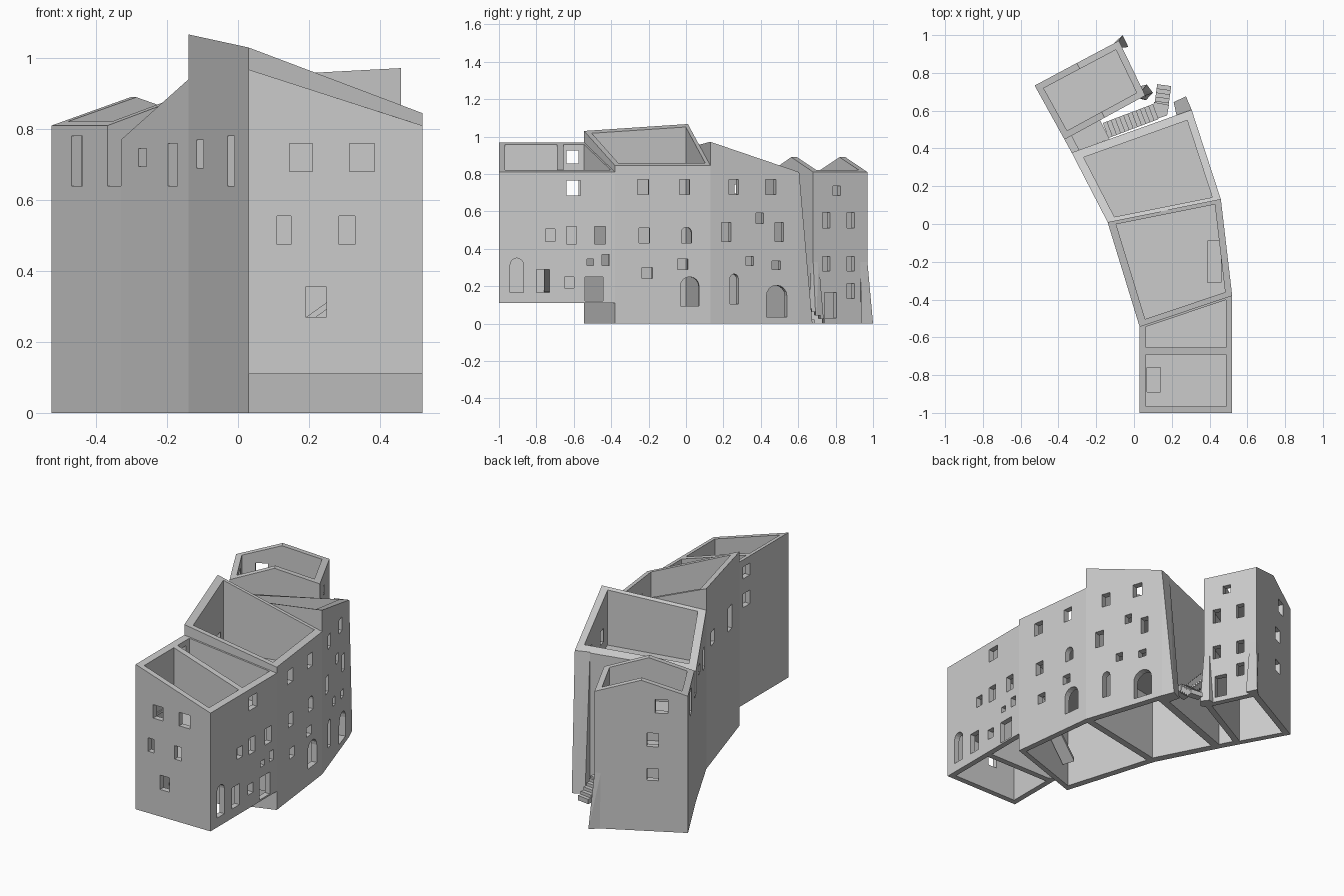
import bpy, bmesh, math
from mathutils import Vector

if "Cube" in bpy.data.objects:
    bpy.data.objects.remove(bpy.data.objects["Cube"])


def make(name, bm):
    bmesh.ops.recalc_face_normals(bm, faces=bm.faces[:])
    me = bpy.data.meshes.new(name)
    bm.to_mesh(me)
    bm.free()
    ob = bpy.data.objects.new(name, me)
    bpy.context.collection.objects.link(ob)
    return ob


def prism(bm, base, offset):
    a = [bm.verts.new(p) for p in base]
    b = [bm.verts.new(Vector(p) + Vector(offset)) for p in base]
    n = len(a)
    bm.faces.new(a[::-1])
    bm.faces.new(b)
    for i in range(n):
        bm.faces.new((a[i], a[(i + 1) % n], b[(i + 1) % n], b[i]))


def solid(name, base, offset):
    bm = bmesh.new()
    prism(bm, base, offset)
    return make(name, bm)


def hull(name, pts):
    bm = bmesh.new()
    for p in pts:
        bm.verts.new(p)
    bmesh.ops.convex_hull(bm, input=bm.verts[:])
    return make(name, bm)


def inset(poly, d):
    # mitred inner outline, one thickness per edge
    out, n = [], len(poly)
    for i in range(n):
        p = Vector(poly[i])
        u = (p - Vector(poly[i - 1])).normalized()
        v = (Vector(poly[(i + 1) % n]) - p).normalized()
        nu, nv = Vector((-u.y, u.x)), Vector((-v.y, v.x))
        det = nu.x * nv.y - nu.y * nv.x
        a, b = d[i - 1], d[i]
        if abs(det) < 0.1:
            out.append(p + nv * b)
        else:
            out.append(p + Vector(((a * nv.y - b * nu.y) / det, (b * nu.x - a * nv.x) / det)))
    return out


def cut(ob, bm):
    cutter = make("cutter", bm)
    cutter.hide_render = True
    m = ob.modifiers.new("openings", 'BOOLEAN')
    m.object, m.operation, m.solver = cutter, 'DIFFERENCE', 'EXACT'
    bpy.context.view_layer.objects.active = ob
    bpy.ops.object.modifier_apply(modifier=m.name)
    bpy.data.objects.remove(cutter)


def opening(bm, p, q, axis, a0, a1, z0, z1, arch=False):
    # window or door through wall p-q, placed by its projected x or y range
    p, q = Vector(p), Vector(q)
    at = lambda a: p + (q - p) * ((a - p[axis]) / (q[axis] - p[axis]))
    l, r = at(a0), at(a1)
    d = (q - p).normalized()
    nrm = Vector((-d.y, d.x, 0)) * 0.14
    if arch:
        rise = min((r - l).length / 2, (z1 - z0) * 0.45)
        prof = [(0, z0), (1, z0)]
        prof += [(0.5 + 0.5 * math.cos(k * math.pi / 8), z1 - rise + rise * math.sin(k * math.pi / 8))
                 for k in range(9)]
    else:
        prof = [(0, z0), (1, z0), (1, z1), (0, z1)]
    pts = [Vector((*(l + (r - l) * t), z)) - nrm / 2 for t, z in prof]
    prism(bm, pts, nrm)


def block(name, poly, tops, thick, base, openings, inner_tops=None):
    inn = inset(poly, thick)
    n = len(poly)
    if inner_tops is None:
        a, b, c = [Vector((*poly[i], tops[i])) for i in (0, 1, 3)]
        k = (b - a).cross(c - a)
        inner_tops = [tops[i] - ((inn[i] - Vector(poly[i])) @ k.xy) / k.z for i in range(n)]
    bm = bmesh.new()
    rings = [[bm.verts.new((*o, base)) for o in poly],
             [bm.verts.new((*o, z)) for o, z in zip(poly, tops)],
             [bm.verts.new((*o, z)) for o, z in zip(inn, inner_tops)],
             [bm.verts.new((*o, base)) for o in inn]]
    for k in range(4):
        r, s = rings[k], rings[(k + 1) % 4]
        for i in range(n):
            j = (i + 1) % n
            bm.faces.new((r[i], r[j], s[j], s[i]))
    ob = make(name + "_walls", bm)
    bm = bmesh.new()
    for e, axis, *rest in openings:
        opening(bm, poly[e], poly[(e + 1) % n], axis, *rest)
    cut(ob, bm)
    floors = [solid(f"{name}_floor_{i}", [(*o, z) for o in inn], (0, 0, 0.015))
              for i, z in enumerate((0.385, 0.62))]
    return floors[1]


A = [(.03, -1), (.52, -1), (.52, -.38), (.03, -.545)]
B = [(.03, -.545), (.52, -.38), (.46, .13), (-.14, .01)]
C = [(-.14, .01), (.46, .13), (.305, .605), (-.33, .378)]
D = [(-.368, .447), (-.155, .563), (.06, .68), (-.08, .97), (-.303, .852), (-.526, .733)]

# Front house
floor_a = block("front_house", A, [.968, .81, .81, .968], [.033, .033, .01, .033], .11, [
    (0, 0, .145, .21, .68, .76), (0, 0, .315, .385, .68, .76),
    (0, 0, .11, .15, .475, .555), (0, 0, .285, .33, .475, .555), (0, 0, .19, .25, .27, .355),
    (1, 1, -.94, -.87, .165, .35, True), (1, 1, -.80, -.73, .165, .29),
    (1, 1, -.65, -.60, .19, .25), (1, 1, -.54, -.445, .12, .25),
    (1, 1, -.75, -.70, .44, .505), (1, 1, -.64, -.585, .425, .52), (1, 1, -.49, -.43, .425, .52),
    (1, 1, -.53, -.495, .31, .345), (1, 1, -.45, -.41, .31, .37), (1, 1, -.64, -.565, .685, .765),
    (3, 1, -.64, -.575, .685, .765), (3, 1, -.64, -.575, .855, .925)])
# Tall middle house
floor_b = block("middle_house", B, [1.03, .845, .845, 1.067], [.03, .035, .02, .04], 0, [
    (1, 1, -.26, -.20, .69, .77), (1, 1, -.035, .02, .69, .77),
    (1, 1, -.25, -.195, .43, .51), (1, 1, -.025, .03, .43, .515, True),
    (1, 1, -.235, -.18, .24, .30), (1, 1, -.045, .01, .29, .345),
    (1, 1, -.03, .07, .095, .25, True),
    (3, 0, -.117, -.097, .69, .77), (3, 0, -.03, -.01, .64, .78)])
# Rear middle house
block("rear_house", C, [.94, .972, .81, .77], [.02, .04, .045, .045], 0, [
    (1, 1, .23, .28, .69, .77), (1, 1, .425, .48, .69, .77), (1, 1, .375, .415, .535, .59),
    (1, 1, .19, .24, .44, .54), (1, 1, .475, .52, .44, .54), (1, 1, .32, .36, .31, .36),
    (1, 1, .46, .505, .29, .335), (1, 1, .235, .28, .105, .265, True),
    (1, 1, .43, .54, .035, .205, True),
    (3, 0, -.28, -.258, .695, .745), (3, 0, -.198, -.17, .64, .76)])
# Gabled end house
block("gabled_house", D, [.81, .89, .81, .81, .89, .81], [.035] * 6, 0, [
    (2, 1, .785, .825, .685, .735), (2, 1, .73, .77, .51, .595), (2, 1, .86, .90, .51, .595),
    (2, 1, .73, .77, .28, .36), (2, 1, .86, .90, .28, .36), (2, 1, .86, .90, .135, .215),
    (2, 1, .74, .805, .03, .165),
    (4, 0, -.43, -.37, .70, .78), (4, 0, -.385, -.33, .50, .58), (4, 0, -.385, -.33, .30, .37),
    (5, 0, -.47, -.438, .64, .78)],
    [.822, .89, .822, .822, .89, .822])

# Stairwells in the upper floors
for fl, x0, x1, y0, y1 in ((floor_a, .07, .14, -.89, -.76), (floor_b, .39, .46, -.31, -.09)):
    bm = bmesh.new()
    prism(bm, [(x0, y0, .6), (x1, y0, .6), (x1, y1, .6), (x0, y1, .6)], (0, 0, .06))
    cut(fl, bm)

# Sloped party wall in the front house
solid("party_wall", [(.06, -.69, .11), (.49, -.69, .11), (.49, -.69, .82), (.06, -.69, .958)], (0, .035, 0))
# Inner flights of stairs
solid("front_inner_stair", [(.08, -.76, .17), (.36, -.76, .37), (.36, -.76, .39), (.08, -.76, .19)], (0, .07, 0))
solid("middle_inner_stair", [(.12, -.475, .1), (.46, -.36, .37), (.46, -.36, .39), (.12, -.475, .12)],
      (-.024, .07, 0))

# Battered buttresses: tall one on the rear house, two small ones on the gabled house
hull("tall_buttress", [(.305, .605, .81), (.225, .576, .81), (.305, .605, 0), (.225, .576, 0),
                       (.275, .676, 0), (.21, .645, 0)])
hull("buttress_north", [(-.08, .97, .33), (-.08, .97, 0), (-.105, .957, 0), (-.06, 1.0, 0),
                        (-.03, .937, 0), (-.063, .935, 0), (-.062, .933, .33), (-.11, .954, .33)])
hull("buttress_south", [(.06, .68, .33), (.06, .68, 0), (.035, .73, 0), (.068, .738, 0),
                        (.10, .695, 0), (.063, .655, 0), (.03, .664, 0), (.045, .71, .33), (.035, .667, .33)])

# Passage: closing wall and landing between the houses
solid("passage_wall", [(-.368, .447, 0), (-.33, .378, 0), (-.29, .392, 0), (-.33, .468, 0)], (0, 0, .64))
solid("passage_landing", [(-.33, .468, .36), (-.29, .392, .36), (-.13, .45, .36), (-.18, .55, .36)], (0, 0, .03))


# Outside stair descending through the passage and turning at the corner
def flight(name, start, end, width, z0, rise, count):
    s, e = Vector(start), Vector(end)
    d = (e - s) / count
    w = Vector((-d.y, d.x)).normalized() * width / 2
    for i in range(count):
        a, b = s + d * i, s + d * (i + 1)
        top = z0 - rise * i
        low = max(0, top - 0.045)
        solid(f"{name}_{i}", [(*(a - w), low), (*(b - w), low), (*(b + w), low), (*(a + w), low)],
              (0, 0, top - low))


flight("passage_step", (-.15, .495), (.115, .595), .085, .37, .022, 12)
solid("stair_turn", [(.10, .55, .07), (.175, .575, .07), (.185, .63, .07), (.105, .645, .07)], (0, 0, .04))
flight("lower_step", (.145, .625), (.16, .735), .075, .10, .018, 5)
